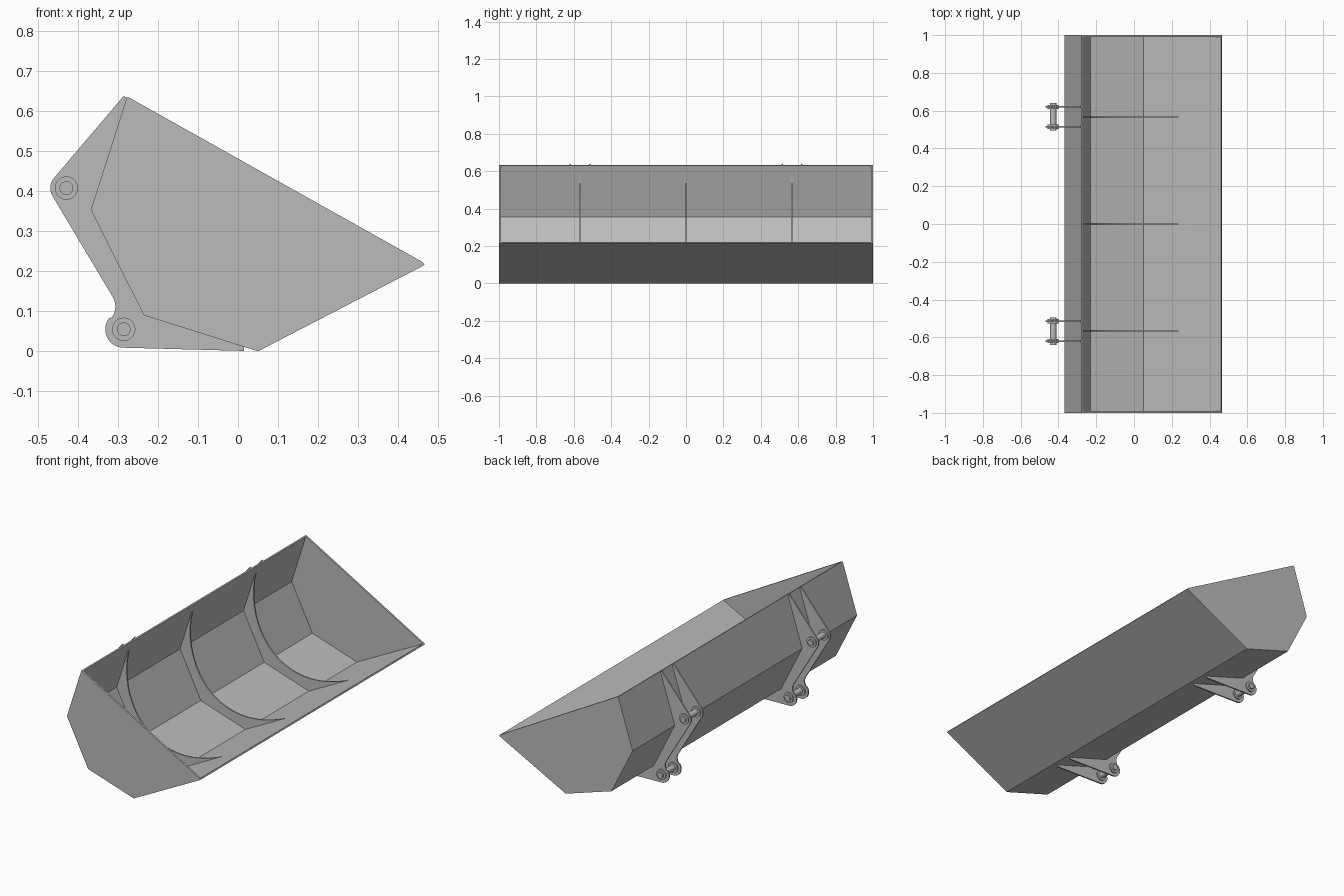
import bpy, bmesh
from math import cos, sin, radians, pi
from mathutils import Vector

cube = bpy.data.objects.get("Cube")
if cube:
    bpy.data.objects.remove(cube)

steel = bpy.data.materials.new("plain_grey_steel")
steel.use_nodes = True
GREY = (0.5, 0.5, 0.5, 1)
steel.diffuse_color = GREY
steel.node_tree.nodes["Principled BSDF"].inputs["Base Color"].default_value = GREY


def finish(obj):
    obj.data.materials.append(steel)
    bpy.ops.object.select_all(action="DESELECT")
    obj.select_set(True)
    bpy.context.view_layer.objects.active = obj
    bpy.ops.object.shade_smooth_by_angle(angle=radians(25))


def plate(name, outline, y, thickness):
    """Flat plate: an x-z outline extruded along y, centred on y."""
    bm = bmesh.new()
    face = bm.faces.new([bm.verts.new((x, y - thickness / 2, z)) for x, z in outline])
    ext = bmesh.ops.extrude_face_region(bm, geom=[face])
    moved = [v for v in ext["geom"] if isinstance(v, bmesh.types.BMVert)]
    bmesh.ops.translate(bm, verts=moved, vec=(0, thickness, 0))
    bmesh.ops.recalc_face_normals(bm, faces=bm.faces)
    mesh = bpy.data.meshes.new(name)
    bm.to_mesh(mesh)
    bm.free()
    obj = bpy.data.objects.new(name, mesh)
    bpy.context.collection.objects.link(obj)
    finish(obj)


def rod(name, centre, y, radius, length):
    bpy.ops.mesh.primitive_cylinder_add(vertices=32, radius=radius, depth=length,
        location=(centre[0], y, centre[1]), rotation=(pi / 2, 0, 0))
    obj = bpy.context.object
    obj.name = name
    finish(obj)


def arc(centre, radius, start, end, steps=10):
    angles = [radians(start + (end - start) * i / steps) for i in range(steps + 1)]
    return [(centre[0] + radius * cos(a), centre[1] + radius * sin(a)) for a in angles]


def inset(path, t):
    """Parallel copy of an open path, t to its left, with mitred corners."""
    pts = [Vector(p) for p in path]
    normals = []
    for a, b in zip(pts, pts[1:]):
        d = (b - a).normalized()
        normals.append(Vector((-d.y, d.x)))
    result = []
    for i, p in enumerate(pts):
        n1, n2 = normals[max(i - 1, 0)], normals[min(i, len(normals) - 1)]
        m = (n1 + n2).normalized()
        result.append(tuple(p + m * t / m.dot(n1)))
    return result


# Bent sheet shell and its two end plates
shell = [(-0.277, 0.634), (-0.367, 0.353), (-0.235, 0.09), (0.05, 0.0), (0.465, 0.215)]
inner = inset(shell, 0.008)
plate("bucket_shell", shell + inner[::-1], 0, 1.99)
end_outline = shell + [inner[-1], inner[0]]
for side, sign in (("left", 1), ("right", -1)):
    # The front faces -y, so the two ends lie along y
    plate("end_plate_back" if sign > 0 else "end_plate_front", end_outline, sign * 0.995, 0.01)

# Curved stiffening ribs inside the shell
a, b, c, d = [Vector(p) for p in ((-0.283, 0.582), (-0.36, 0.26), (-0.11, -0.10), (0.387, 0.182))]
curve = []
for i in range(25):
    t = i / 24
    s = 1 - t
    curve.append(tuple(a * s**3 + b * 3 * s * s * t + c * 3 * s * t * t + d * t**3))
seat = inset(shell, 0.004)
rib = [(-0.291, 0.58)] + seat[1:4] + [(0.389, 0.178)] + curve[::-1]
for i, y in enumerate((-0.565, 0, 0.565)):
    plate(f"inner_rib_{i + 1}", rib, y, 0.008)

# Mounting brackets: paired ear plates with bosses and cross pins
upper, lower = (-0.428, 0.407), (-0.285, 0.055)
ear = [(-0.277, 0.632), (-0.285, 0.637)]
ear += arc(upper, 0.04, 139, 211)
ear += arc((-0.352, 0.112), 0.046, 31, -37)
ear += arc(lower, 0.046, 143, 268, 16)
ear += [(0.015, 0.001), (0.015, 0.011)] + shell[2:0:-1]
for side, sign in (("back", 1), ("front", -1)):
    for place, y in (("inner", 0.515), ("outer", 0.62)):
        plate(f"{side}_{place}_ear_plate", ear, sign * y, 0.008)
        for level, centre in (("upper", upper), ("lower", lower)):
            rod(f"{side}_{place}_{level}_boss", centre, sign * y, 0.029, 0.022)
    for level, centre in (("upper", upper), ("lower", lower)):
        rod(f"{side}_{level}_pin", centre, sign * 0.5675, 0.017, 0.146)
